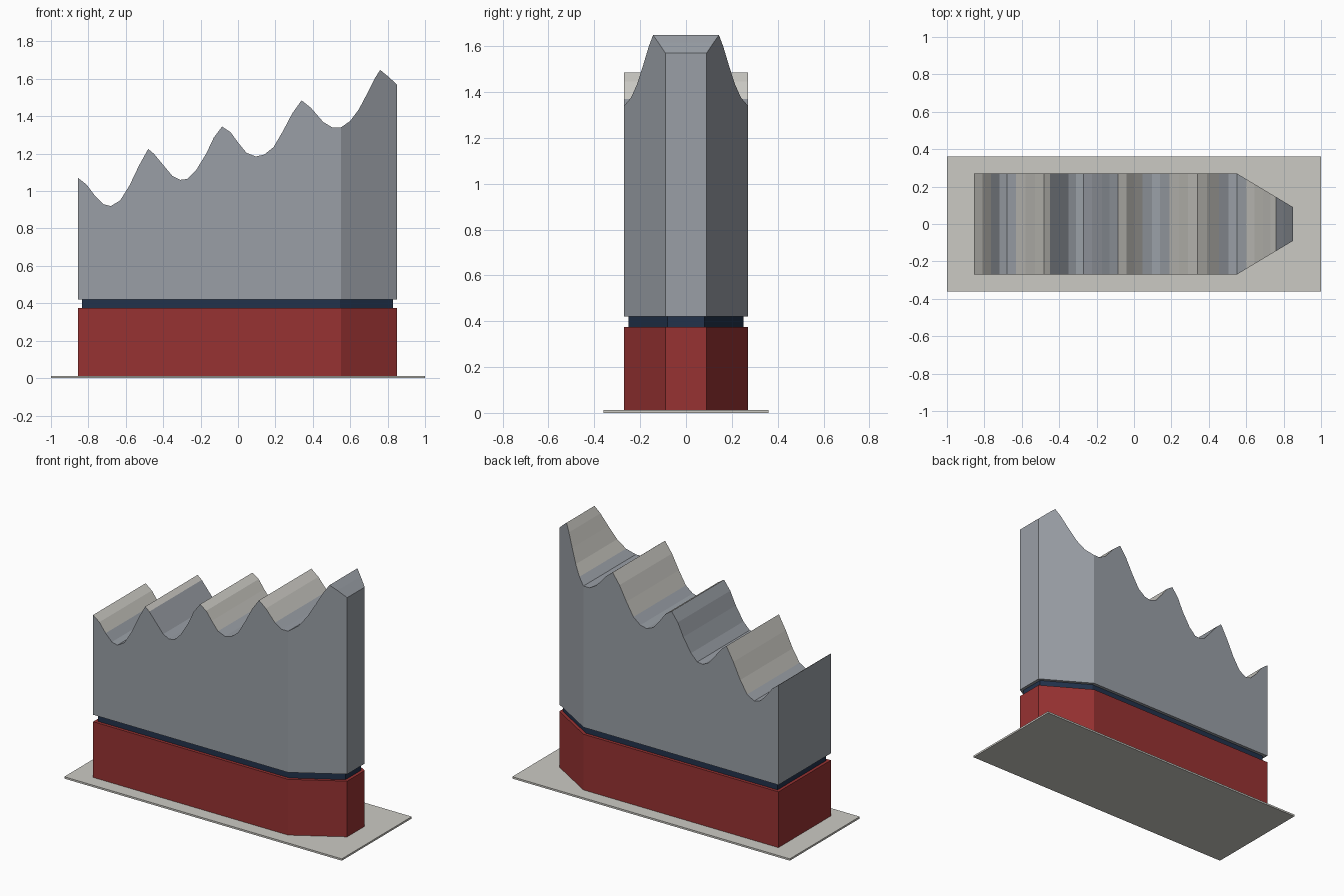
import bpy, bmesh

if "Cube" in bpy.data.objects:
    bpy.data.objects.remove(bpy.data.objects["Cube"])


def material(name, rgb):
    m = bpy.data.materials.new(name)
    m.use_nodes = True
    col = (*rgb, 1)
    m.diffuse_color = col
    m.node_tree.nodes["Principled BSDF"].inputs["Base Color"].default_value = col
    return m


glass = material("grey_glass", (0.32, 0.345, 0.38))
brick = material("red_brick", (0.31, 0.032, 0.032))
dark = material("navy_gap", (0.016, 0.032, 0.07))
pale = material("pale_stone", (0.60, 0.59, 0.55))


def finish(name, bm, mats):
    bmesh.ops.recalc_face_normals(bm, faces=bm.faces)
    me = bpy.data.meshes.new(name)
    bm.to_mesh(me)
    bm.free()
    for m in mats:
        me.materials.append(m)
    ob = bpy.data.objects.new(name, me)
    bpy.context.collection.objects.link(ob)
    return ob


def prism(name, outline, z0, z1, mat):
    bm = bmesh.new()
    face = bm.faces.new([bm.verts.new((x, y, z0)) for x, y in outline])
    ext = bmesh.ops.extrude_face_region(bm, geom=[face])["geom"]
    top = [v for v in ext if isinstance(v, bmesh.types.BMVert)]
    bmesh.ops.translate(bm, verts=top, vec=(0, 0, z1 - z0))
    return finish(name, bm, [mat])


def plan(back, shoulder, nose, half, tip):
    side = [(back, -half), (shoulder, -half), (nose, -tip)]
    return side + [(x, -y) for x, y in reversed(side)]


# Ground slab, brick base and recessed storey
prism("ground_slab", [(-1, -.36), (1, -.36), (1, .36), (-1, .36)], 0, .012, pale)
prism("brick_base", plan(-.855, .55, .85, .27, .09), .012, .375, brick)
prism("recessed_storey", plan(-.835, .545, .83, .25, .08), .375, .42, dark)

# Wavy roof line, from the square end to the tapered nose
ROOF = [(-.855, 1.07), (-.81, 1.035), (-.765, .975), (-.72, .93), (-.68, .92),
        (-.63, .95), (-.58, 1.03), (-.53, 1.135), (-.48, 1.225), (-.45, 1.2),
        (-.4, 1.14), (-.35, 1.08), (-.31, 1.06), (-.27, 1.065), (-.225, 1.11),
        (-.17, 1.2), (-.13, 1.285), (-.085, 1.345), (-.04, 1.315), (0, 1.26),
        (.045, 1.205), (.095, 1.185), (.14, 1.195), (.19, 1.235), (.24, 1.32),
        (.29, 1.415), (.34, 1.485), (.39, 1.445), (.455, 1.37), (.505, 1.34),
        (.55, 1.34), (.6, 1.375), (.645, 1.435), (.69, 1.52), (.73, 1.6),
        (.76, 1.648), (.8, 1.615), (.85, 1.57)]
PALE_SPANS = [(-.86, -.765), (-.63, -.45), (-.085, .045), (.19, .455), (.6, .76)]


def half_width(x):
    return .27 - .18 * max(0, x - .55) / .3


# Glass upper body with pale bands across the roof
bm = bmesh.new()
rings = []
for x, z in ROOF:
    w = half_width(x)
    rings.append([bm.verts.new(p) for p in
                  ((x, -w, .42), (x, w, .42), (x, w, z), (x, -w, z))])
for a, b in zip(rings, rings[1:]):
    for i in range(4):
        j = (i + 1) % 4
        f = bm.faces.new((a[i], a[j], b[j], b[i]))
        mid = f.calc_center_median().x
        if i == 2 and any(lo < mid < hi for lo, hi in PALE_SPANS):
            f.material_index = 1
bm.faces.new(rings[0])
bm.faces.new(rings[-1])
finish("glass_upper_body", bm, [glass, pale])
